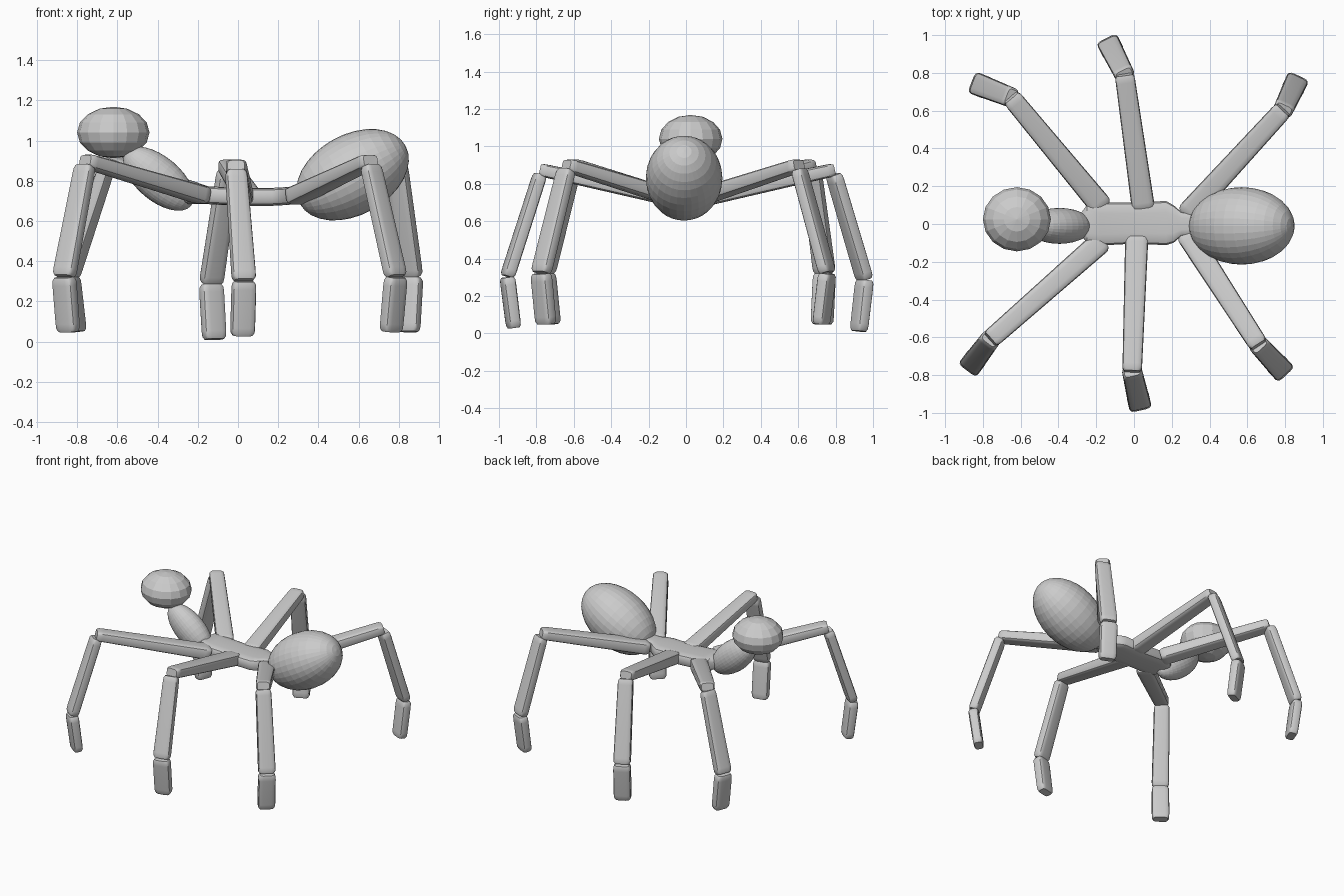
import bpy, bmesh, math
from mathutils import Vector, Matrix

cube = bpy.data.objects.get("Cube")
if cube:
    bpy.data.objects.remove(cube, do_unlink=True)

grey = bpy.data.materials.new("plain grey")
grey.use_nodes = True
grey.diffuse_color = (0.6, 0.6, 0.6, 1)
grey.node_tree.nodes["Principled BSDF"].inputs["Base Color"].default_value = (0.6, 0.6, 0.6, 1)


def add_object(name, bm, smooth=False):
    bmesh.ops.recalc_face_normals(bm, faces=bm.faces)
    mesh = bpy.data.meshes.new(name)
    bm.to_mesh(mesh)
    bm.free()
    mesh.materials.append(grey)
    ob = bpy.data.objects.new(name, mesh)
    bpy.context.collection.objects.link(ob)
    if smooth:
        bpy.ops.object.select_all(action="DESELECT")
        ob.select_set(True)
        bpy.context.view_layer.objects.active = ob
        bpy.ops.object.shade_smooth_by_angle(angle=math.radians(35))
    return ob


def ellipsoid(name, centre, radii, rotation, segments, rings):
    """Faceted ellipsoid whose poles lie on its local z axis."""
    bm = bmesh.new()
    bmesh.ops.create_uvsphere(bm, u_segments=segments, v_segments=rings, radius=1)
    bm.transform(Matrix.Translation(centre) @ rotation @ Matrix.Diagonal((*radii, 1)))
    add_object(name, bm)


def loft(name, rings):
    """Skin equal-length rings of points and cap both ends."""
    bm = bmesh.new()
    loops = [[bm.verts.new(p) for p in ring] for ring in rings]
    for a, b in zip(loops, loops[1:]):
        for i in range(len(a)):
            j = (i + 1) % len(a)
            bm.faces.new((a[i], a[j], b[j], b[i]))
    bm.faces.new(loops[0])
    bm.faces.new(loops[-1])
    add_object(name, bm, smooth=True)


def rounded_ring(centre, side, up, w, t, count=16, power=0.45):
    """Superellipse ring, half width w along side and half thickness t along up."""
    ring = []
    for i in range(count):
        a = 2 * math.pi * (i + 0.5) / count
        c, s = math.cos(a), math.sin(a)
        ring.append(centre + side * math.copysign(abs(c) ** power, c) * w
                    + up * math.copysign(abs(s) ** power, s) * t)
    return ring


def limb(name, start, end, side, w0, w1, t0, t1):
    """Rounded bar with softened ends; side is the horizontal width direction."""
    axis = (end - start).normalized()
    up = axis.cross(side).normalized()
    length = (end - start).length
    rings = []
    for d, k in ((0, 0.8), (0.015, 0.97), (0.04, 1), (length - 0.04, 1),
                 (length - 0.015, 0.97), (length, 0.8)):
        f = d / length
        rings.append(rounded_ring(start + axis * d, side, up,
                                  k * (w0 + (w1 - w0) * f), k * (t0 + (t1 - t0) * f)))
    loft(name, rings)


# Head, thorax and abdomen
ellipsoid("head", (-0.62, 0.025, 1.04), (0.18, 0.17, 0.128), Matrix(), 16, 8)
ellipsoid("thorax", (-0.395, -0.01, 0.81), (0.11, 0.095, 0.21),
          Matrix.Rotation(math.radians(130), 4, "Y"), 32, 16)
ellipsoid("abdomen", (0.57, -0.01, 0.83), (0.2, 0.205, 0.3),
          Matrix.Rotation(math.radians(61), 4, "Y"), 32, 16)

# Flat waist plate: x, middle y, half width, middle z, half height
stations = ((-0.28, 0, 0.06, 0.735, 0.035), (-0.25, 0, 0.1, 0.735, 0.05),
            (-0.18, 0, 0.115, 0.73, 0.045), (0, 0.005, 0.11, 0.72, 0.045),
            (0.17, 0.005, 0.118, 0.72, 0.045), (0.21, 0, 0.1, 0.722, 0.045),
            (0.25, 0, 0.065, 0.725, 0.045), (0.36, 0, 0.06, 0.73, 0.045))
loft("waist", [rounded_ring(Vector((x, y, z)), Vector((0, 1, 0)), Vector((0, 0, 1)), w, h)
               for x, y, w, z, h in stations])

# Six legs: hip, knee, ankle
legs = {
    "front_right_leg": ((-0.17, -0.09, 0.725), (-0.76, -0.61, 0.9), (-0.865, -0.75, 0.32)),
    "back_right_leg": ((-0.17, 0.09, 0.725), (-0.65, 0.67, 0.9), (-0.83, 0.74, 0.32)),
    "front_middle_leg": ((0.015, -0.06, 0.72), (-0.01, -0.78, 0.875), (0.03, -0.955, 0.3)),
    "back_middle_leg": ((0.05, 0.08, 0.72), (-0.05, 0.79, 0.875), (-0.133, 0.955, 0.285)),
    "front_left_leg": ((0.28, -0.05, 0.72), (0.66, -0.64, 0.9), (0.785, -0.775, 0.32)),
    "back_left_leg": ((0.28, 0.05, 0.72), (0.79, 0.605, 0.9), (0.86, 0.755, 0.32)),
}
Z = Vector((0, 0, 1))
for name, points in legs.items():
    hip, knee, ankle = map(Vector, points)
    middle = "middle" in name
    thigh_out = (knee - hip).to_2d().to_3d().normalized()
    shin_out = (ankle - knee).to_2d().to_3d().normalized()
    side = Z.cross(shin_out)
    limb(name + "_thigh", hip, knee, Z.cross(thigh_out), 0.062, 0.052, 0.045, 0.035)
    shin_top = knee - Z * 0.025
    limb(name + "_shin", shin_top, ankle + Z * 0.005, side, 0.053, 0.06, 0.034, 0.034)
    foot = ankle - shin_out * 0.035
    foot.z = 0.012 if name == "back_middle_leg" else 0.03 if middle else 0.05
    limb(name + "_foot", ankle, foot, side, 0.06, 0.06, 0.036, 0.034)
